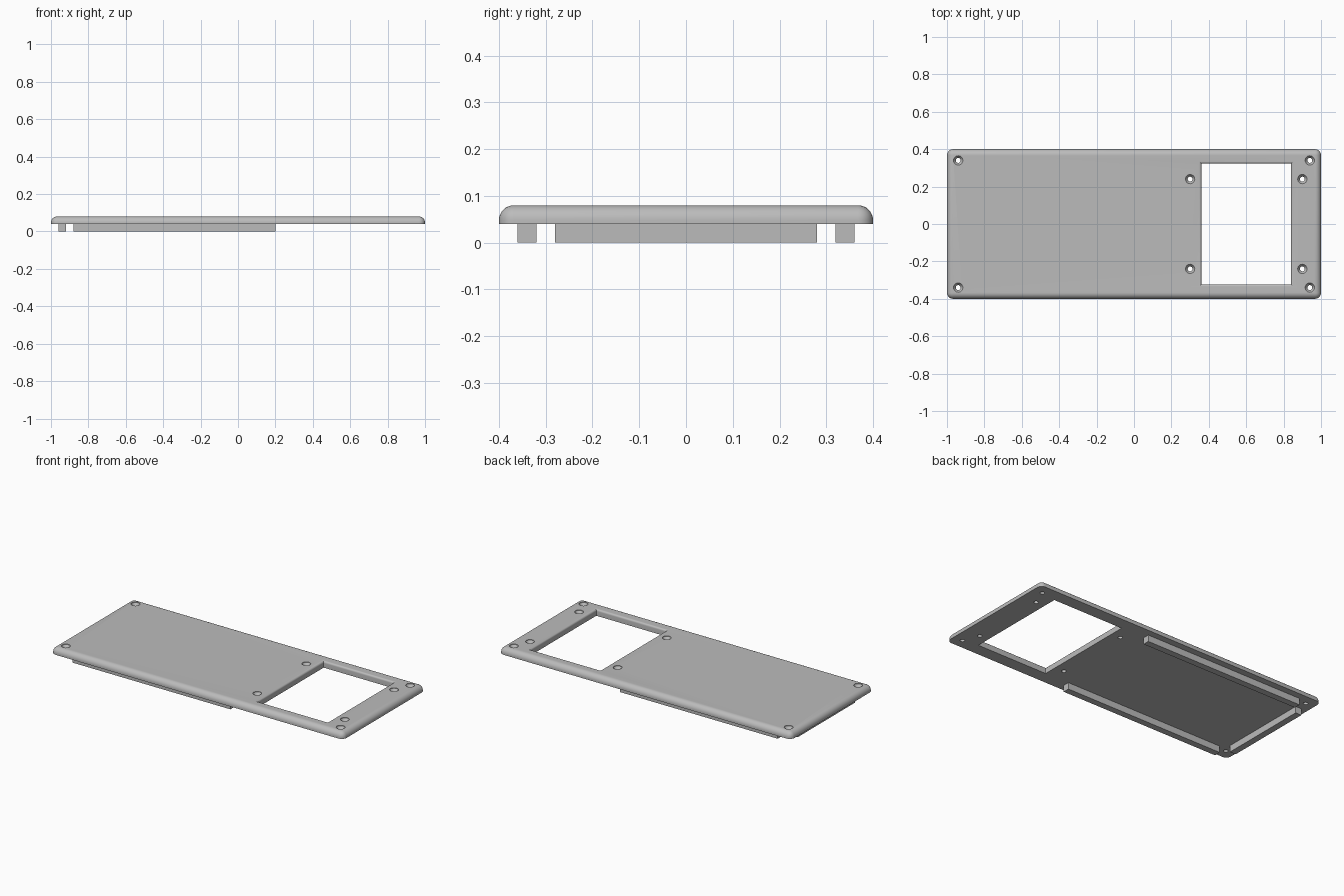
import bpy, bmesh, math

cube = bpy.data.objects.get("Cube")
if cube:
    bpy.data.objects.remove(cube, do_unlink=True)

grey = bpy.data.materials.new("matte grey")
grey.use_nodes = True
COLOUR = (0.5, 0.5, 0.5, 1)
grey.diffuse_color = COLOUR
grey.node_tree.nodes["Principled BSDF"].inputs["Base Color"].default_value = COLOUR

BOTTOM, TOP = 0.04, 0.08


def make_object(name, bm):
    bmesh.ops.recalc_face_normals(bm, faces=bm.faces)
    mesh = bpy.data.meshes.new(name)
    bm.to_mesh(mesh)
    bm.free()
    mesh.materials.append(grey)
    obj = bpy.data.objects.new(name, mesh)
    bpy.context.collection.objects.link(obj)
    return obj


def box(bm, x0, x1, y0, y1, z0, z1):
    verts = bmesh.ops.create_cube(bm, size=1)["verts"]
    for v in verts:
        v.co.x = x1 if v.co.x > 0 else x0
        v.co.y = y1 if v.co.y > 0 else y0
        v.co.z = z1 if v.co.z > 0 else z0


def stack(name, loops):
    """Closed solid skinned through a stack of matching loops."""
    bm = bmesh.new()
    rings = [[bm.verts.new(p) for p in loop] for loop in loops]
    n = len(rings[0])
    for a, b in zip(rings, rings[1:]):
        for i in range(n):
            j = (i + 1) % n
            bm.faces.new((a[i], a[j], b[j], b[i]))
    bm.faces.new(rings[0])
    bm.faces.new(rings[-1])
    return make_object(name, bm)


def circle(x, y, r, z, n=24):
    return [(x + r * math.cos(i * math.tau / n), y + r * math.sin(i * math.tau / n), z)
            for i in range(n)]


def rectangle(x, y, hx, hy, z):
    return [(x + sx * hx, y + sy * hy, z) for sx, sy in ((-1, -1), (1, -1), (1, 1), (-1, 1))]


def cut(target, cutter):
    cutter.hide_render = True
    mod = target.modifiers.new("cut", "BOOLEAN")
    mod.operation = "DIFFERENCE"
    mod.solver = "EXACT"
    mod.object = cutter
    bpy.context.view_layer.objects.active = target
    bpy.ops.object.modifier_apply(modifier=mod.name)
    bpy.data.objects.remove(cutter, do_unlink=True)


# Cover plate with rounded upper rim and corners
bm = bmesh.new()
box(bm, -1, 1, -0.4, 0.4, BOTTOM, TOP)
rim = [e for e in bm.edges if any(v.co.z > 0.06 for v in e.verts)]
bmesh.ops.bevel(bm, geom=rim, offset=0.032, offset_type="OFFSET", segments=8,
                profile=0.5, affect="EDGES")
plate = make_object("cover_plate", bm)

# Display window with a softened upper lip
lip = 0.012
loops = [rectangle(0.6, 0, 0.24, 0.323, 0)]
for i in range(6):
    a = i / 5 * math.pi / 2
    flare = lip * (1 - math.cos(a))
    loops.append(rectangle(0.6, 0, 0.24 + flare, 0.323 + flare, TOP - lip + lip * math.sin(a)))
loops.append(rectangle(0.6, 0, 0.24 + lip, 0.323 + lip, 0.12))
cut(plate, stack("window_cutter", loops))

# Countersunk screw holes
for x, y in ((-0.94, 0.34), (0.94, 0.34), (0.3, 0.24), (0.9, 0.24)):
    for side in (-1, 1):
        loops = [circle(x, side * y, r, z)
                 for r, z in ((0.013, 0), (0.013, 0.06), (0.025, 0.077), (0.025, 0.12))]
        cut(plate, stack("screw_cutter", loops))

bpy.ops.object.select_all(action="DESELECT")
plate.select_set(True)
bpy.context.view_layer.objects.active = plate
bpy.ops.object.shade_smooth_by_angle(angle=math.radians(30))

# Locating rails on the underside
for name, x0, x1, y0, y1 in (("front_rail", -0.88, 0.2, -0.36, -0.32),
                             ("back_rail", -0.88, 0.2, 0.32, 0.36),
                             ("end_rail", -0.96, -0.92, -0.28, 0.28)):
    bm = bmesh.new()
    box(bm, x0, x1, y0, y1, 0, BOTTOM)
    make_object(name, bm)
